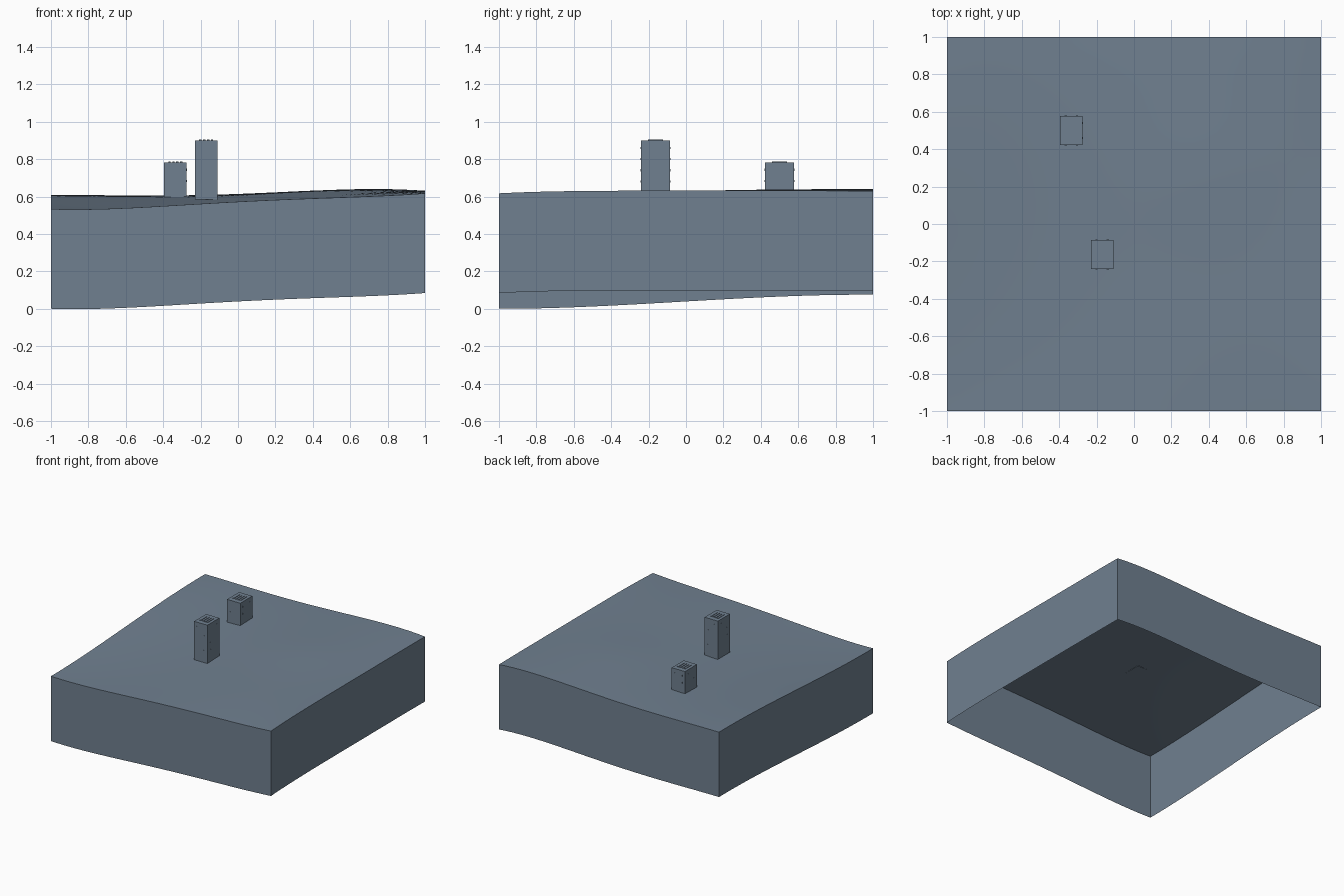
import bpy
import bmesh
import math

cube = bpy.data.objects.get("Cube")
if cube:
    bpy.data.objects.remove(cube)

slate = bpy.data.materials.new("slate_grey")
slate.use_nodes = True
COLOR = (0.162, 0.216, 0.279, 1)
slate.diffuse_color = COLOR
slate.node_tree.nodes["Principled BSDF"].inputs["Base Color"].default_value = COLOR

KNOTS = (-1, -0.5, 0, 0.5, 1)
FRONT = (0.533, 0.543, 0.572, 0.593, 0.617)
BACK = (0.608, 0.605, 0.613, 0.635, 0.629)
LEFT_X = (0.533, 0.545, 0.572, 0.598, 0.608)
RIGHT_X = (0.617, 0.63, 0.631, 0.631, 0.629)
SKIRT = 0.533


def curve(values, t):
    """Smooth curve through evenly spaced edge heights."""
    total = 0
    for i, a in enumerate(KNOTS):
        w = values[i]
        for j, b in enumerate(KNOTS):
            if i != j:
                w *= (t - b) / (a - b)
        total += w
    return total


def mix(a, b, t):
    return a + (b - a) * t


def height(x, y):
    """Blend the four edge curves and add one gentle hill."""
    u, v = (x + 1) / 2, (y + 1) / 2
    across = mix(curve(LEFT_X, y), curve(RIGHT_X, y), u)
    along = mix(curve(FRONT, x), curve(BACK, x), v)
    corners = mix(mix(FRONT[0], FRONT[-1], u), mix(BACK[0], BACK[-1], u), v)
    hill = 0.009 * math.exp(-((x - 0.45) ** 2 + (y - 0.35) ** 2) / 0.15)
    return across + along - corners + hill * (1 - x * x) * (1 - y * y)


def finish(bm, name):
    mesh = bpy.data.meshes.new(name)
    bm.to_mesh(mesh)
    bm.free()
    obj = bpy.data.objects.new(name, mesh)
    bpy.context.collection.objects.link(obj)
    mesh.materials.append(slate)
    return obj


def add_box(bm, low, high):
    verts = bmesh.ops.create_cube(bm, size=1)["verts"]
    for v in verts:
        for k in range(3):
            v.co[k] = mix(low[k], high[k], v.co[k] + 0.5)


# Rolling ground with an open-bottomed skirt
bm = bmesh.new()
bmesh.ops.create_grid(bm, x_segments=32, y_segments=32, size=1)
for v in bm.verts:
    v.co.z = height(v.co.x, v.co.y)
rim = [e for e in bm.edges if e.is_boundary]
made = bmesh.ops.extrude_edge_only(bm, edges=rim)["geom"]
for v in made:
    if isinstance(v, bmesh.types.BMVert):
        v.co.z -= SKIRT
bmesh.ops.recalc_face_normals(bm, faces=bm.faces[:])
top = max(bm.faces, key=lambda f: abs(f.normal.z))
if top.normal.z < 0:
    bmesh.ops.reverse_faces(bm, faces=bm.faces[:])
ground = finish(bm, "ground")
bpy.ops.object.select_all(action='DESELECT')
ground.select_set(True)
bpy.context.view_layer.objects.active = ground
bpy.ops.object.shade_smooth_by_angle(angle=math.radians(30))


def tower(name, cx, cy, base, roof):
    hx, hy = 0.06, 0.078
    bm = bmesh.new()
    add_box(bm, (cx - hx, cy - hy, base), (cx + hx, cy + hy, roof))
    finish(bm, name + "_walls")

    # Raised roof slats
    bm = bmesh.new()
    for i in range(4):
        x = cx + (i - 1.5) * 0.021
        add_box(bm, (x - 0.006, cy - 0.04, roof - 0.002),
                (x + 0.006, cy + 0.04, roof + 0.004))
    finish(bm, name + "_roof_slats")

    # Small window plates, two columns on each wall
    bm = bmesh.new()
    s, d = 0.006, 0.001
    z = roof - 0.04
    while z > base + 0.04:
        for side in (-1, 1):
            for col in (-1, 1):
                x, y = cx + col * 0.03, cy + side * hy
                add_box(bm, (x - s, y - d, z - s), (x + s, y + d, z + s))
                x, y = cx + side * hx, cy + col * 0.04
                add_box(bm, (x - d, y - s, z - s), (x + d, y + s, z + s))
        z -= 0.06
    finish(bm, name + "_windows")


tower("tall_tower", -0.17, -0.163, 0.585, 0.9)
tower("short_tower", -0.335, 0.5, 0.595, 0.783)
